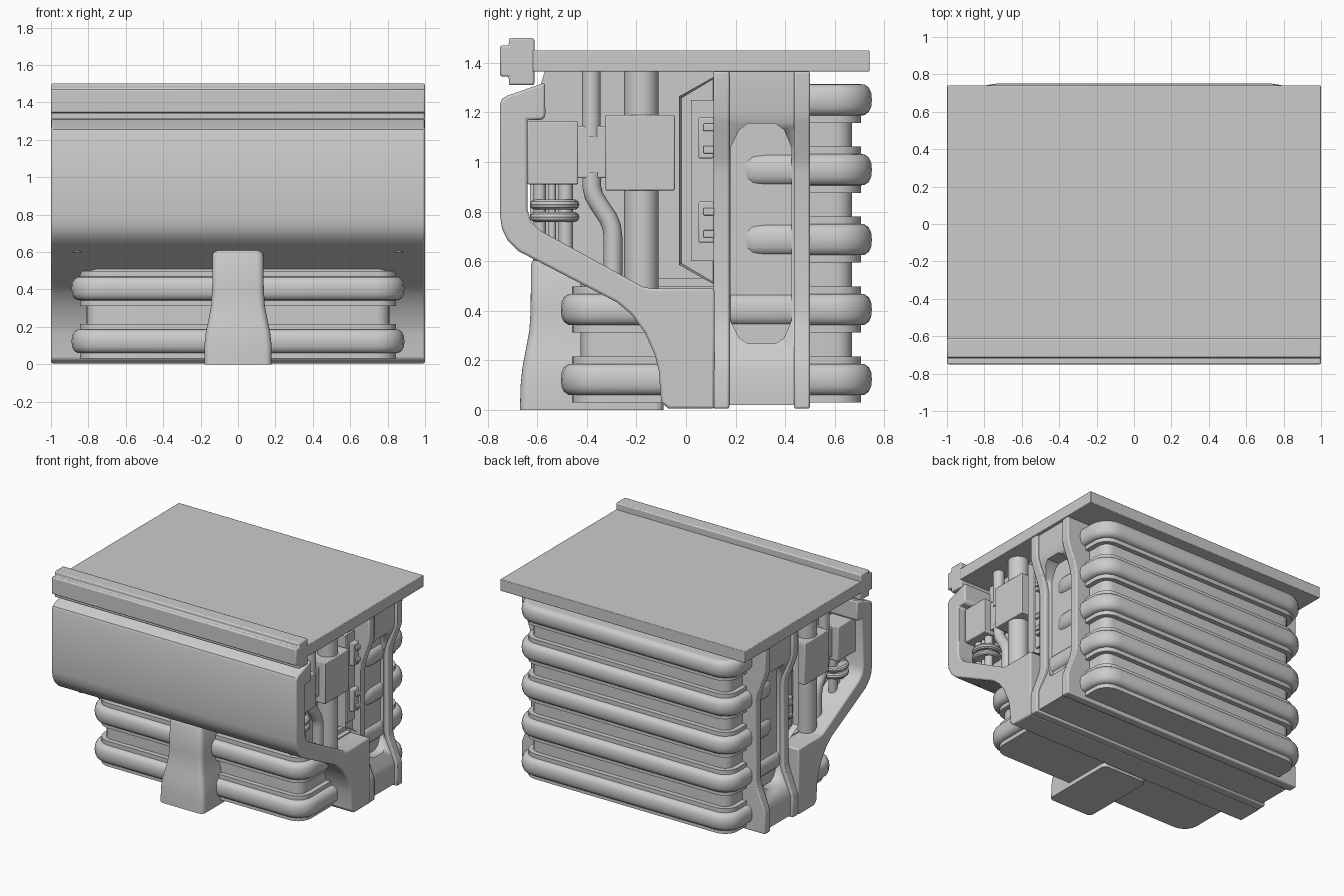
import bpy, bmesh, math
from mathutils import Vector

if "Cube" in bpy.data.objects:
    bpy.data.objects.remove(bpy.data.objects["Cube"])


def finish(name, bm, bevel=0.0, mirror=False, segs=2, angle=35):
    bmesh.ops.recalc_face_normals(bm, faces=bm.faces)
    me = bpy.data.meshes.new(name)
    bm.to_mesh(me)
    bm.free()
    ob = bpy.data.objects.new(name, me)
    bpy.context.collection.objects.link(ob)
    if bevel:
        m = ob.modifiers.new("bevel", 'BEVEL')
        m.width, m.segments = bevel, segs
        m.limit_method, m.angle_limit = 'ANGLE', math.radians(40)
    if mirror:
        ob.modifiers.new("mirror", 'MIRROR')
    bpy.ops.object.select_all(action='DESELECT')
    bpy.context.view_layer.objects.active = ob
    ob.select_set(True)
    bpy.ops.object.shade_smooth_by_angle(angle=math.radians(angle))
    return ob


def extrude_profile(pts, a, b, axis='x'):
    """Profile (y,z) extruded along x, or (x,z) extruded along y."""
    bm = bmesh.new()
    place = (lambda p, t: (t, p[0], p[1])) if axis == 'x' else (lambda p, t: (p[0], t, p[1]))
    lo = [bm.verts.new(place(p, a)) for p in pts]
    hi = [bm.verts.new(place(p, b)) for p in pts]
    bm.faces.new(lo)
    bm.faces.new(hi)
    n = len(pts)
    for i in range(n):
        j = (i + 1) % n
        bm.faces.new((lo[i], lo[j], hi[j], hi[i]))
    return bm


def prism(name, pts, a, b, axis='x', **kw):
    return finish(name, extrude_profile(pts, a, b, axis), **kw)


def side_box(name, y0, y1, z0, z1, x0, x1, bevel=0.006):
    return prism(name, [(y0, z0), (y1, z0), (y1, z1), (y0, z1)], x0, x1, bevel=bevel, mirror=True)


def loft(name, sections, segs=5, **kw):
    """Stack of rounded rectangles: (half width, y0, y1, radius, z)."""
    bm = bmesh.new()
    rings = []
    for hx, y0, y1, r, z in sections:
        ring = []
        for k, (cx, cy) in enumerate([(hx - r, y1 - r), (r - hx, y1 - r), (r - hx, y0 + r), (hx - r, y0 + r)]):
            for i in range(segs + 1):
                t = math.pi / 2 * (k + i / segs)
                ring.append(bm.verts.new((cx + r * math.cos(t), cy + r * math.sin(t), z)))
        rings.append(ring)
    bm.faces.new(rings[0])
    bm.faces.new(rings[-1])
    n = len(rings[0])
    for p, q in zip(rings, rings[1:]):
        for i in range(n):
            j = (i + 1) % n
            bm.faces.new((p[i], p[j], q[j], q[i]))
    return finish(name, bm, **kw)


def tube(name, pts, r, sides=16):
    """Round pipe through side-view points (x, y, z), swept in the yz plane."""
    pts = [Vector(p) for p in pts]
    bm = bmesh.new()
    rings = []
    for i, p in enumerate(pts):
        d = (pts[min(i + 1, len(pts) - 1)] - pts[max(i - 1, 0)]).normalized()
        u = Vector((1, 0, 0))
        v = d.cross(u).normalized()
        rings.append([bm.verts.new(p + r * (math.cos(t) * u + math.sin(t) * v))
                      for t in (2 * math.pi * k / sides for k in range(sides))])
    bm.faces.new(rings[0])
    bm.faces.new(rings[-1])
    for p, q in zip(rings, rings[1:]):
        for k in range(sides):
            j = (k + 1) % sides
            bm.faces.new((p[k], p[j], q[j], q[k]))
    return finish(name, bm, mirror=True)


# Top slab with the stepped front rail
prism("top_slab", [(-0.62, 1.365), (0.74, 1.365), (0.74, 1.45), (-0.62, 1.45)], -1, 1, bevel=0.004)
prism("front_rail", [(-0.75, 1.345), (-0.715, 1.345), (-0.715, 1.31), (-0.612, 1.31), (-0.612, 1.50),
                     (-0.715, 1.50), (-0.715, 1.47), (-0.75, 1.47)], -1, 1, bevel=0.008)

# Curved front shell running down to the base
prism("front_shell", [(-0.57, 1.32), (-0.72, 1.268), (-0.742, 1.255), (-0.75, 1.235), (-0.75, 0.78),
                      (-0.742, 0.73), (-0.72, 0.685), (-0.675, 0.64), (-0.28, 0.435), (-0.22, 0.385),
                      (-0.165, 0.31), (-0.125, 0.22), (-0.11, 0.16), (-0.10, 0.03), (-0.07, 0.005),
                      (0.115, 0.005), (0.115, 0.49), (-0.14, 0.49), (-0.175, 0.497), (-0.59, 0.725),
                      (-0.625, 0.76), (-0.64, 0.81), (-0.64, 1.17), (-0.58, 1.17), (-0.567, 1.185)],
      -1, 1, bevel=0.01)

# Inner body seen behind the side equipment
prism("inner_body", [(-0.57, 1.365), (-0.63, 1.17), (-0.63, 0.78), (-0.58, 0.71), (-0.15, 0.47),
                     (0.12, 0.47), (0.12, 1.365)], -0.78, 0.78)


# Waisted frame: two flanges with a recessed web between
def waisted(w, waist, z0, z1):
    half = [(w, z0), (w, 0.16), (w - 0.01, 0.19), (waist + 0.012, 0.33), (waist, 0.38),
            (waist, 0.96), (waist + 0.012, 1.02), (w - 0.01, 1.16), (w, 1.20), (w, z1)]
    return half + [(-x, z) for x, z in reversed(half)]


for name, y0, y1 in (("front_flange", 0.11, 0.175), ("rear_flange", 0.435, 0.50)):
    prism(name, waisted(0.995, 0.92, 0.005, 1.366), y0, y1, axis='y', bevel=0.008)
web = prism("frame_web", waisted(0.975, 0.89, 0.02, 1.366), 0.15, 0.46, axis='y')
slot = [(0.18, 0.36), (0.215, 0.29), (0.25, 0.267), (0.36, 0.267), (0.395, 0.29), (0.425, 0.36),
        (0.425, 1.06), (0.395, 1.13), (0.36, 1.155), (0.25, 1.155), (0.215, 1.13), (0.18, 1.06)]
for s in (-1, 1):
    cutter = prism("slot_cutter", slot, s * 0.865, s * 1.2)
    cutter.hide_render = True
    cut = web.modifiers.new("slot", 'BOOLEAN')
    cut.object, cut.solver = cutter, 'EXACT'
    bpy.context.view_layer.objects.active = web
    bpy.ops.object.modifier_apply(modifier=cut.name)
    bpy.data.objects.remove(cutter)

# Stacked bellows: two full-depth coils below, three rear coils above
COIL = [(0, -0.093), (0.035, -0.093), (0.035, -0.063), (0.05, -0.062), (0.067, -0.05), (0.077, -0.03),
        (0.08, 0), (0.077, 0.03), (0.067, 0.05), (0.05, 0.062), (0.035, 0.063), (0.035, 0.093), (0, 0.093)]


def bellows(name, y0, levels, top):
    sec = []
    for k in levels:
        zc = 0.123 + 0.282 * k
        sec += [(0.81 + o, y0 - o, 0.67 + o, 0.07 + o, zc + dz) for o, dz in COIL if zc + dz < 1.318]
    if top:
        sec.append((0.81, y0, 0.67, 0.07, top))
    loft(name, sec)


bellows("lower_bellows", -0.425, (0, 1), 0.62 - 0.09)
bellows("upper_bellows", 0.25, (1, 2, 3, 4), None)

# Front foot, flared at the bottom
loft("front_foot", [(w, y, -0.09, 0.035, z) for w, y, z in
                    ((0.18, -0.67, 0), (0.18, -0.667, 0.10), (0.172, -0.66, 0.17), (0.155, -0.645, 0.25),
                     (0.143, -0.632, 0.32), (0.138, -0.627, 0.40), (0.135, -0.625, 0.59), (0.125, -0.615, 0.61))])

# Valve boxes on each side
side_box("front_valve_box", -0.64, -0.435, 0.91, 1.165, 0.76, 0.94)
side_box("valve_link", -0.44, -0.32, 0.935, 1.145, 0.76, 0.89)
side_box("rear_valve_box", -0.325, -0.045, 0.885, 1.19, 0.76, 0.94)

# Pipes on each side
tube("main_pipe", [(0.86, -0.18, 0.47), (0.86, -0.18, 1.37)], 0.07)
tube("upper_pipe", [(0.86, -0.382, 1.1), (0.86, -0.382, 1.37)], 0.038)
tube("bent_pipe", [(0.86, -0.38, 0.96), (0.86, -0.38, 0.90), (0.86, -0.372, 0.865), (0.86, -0.355, 0.835),
                   (0.86, -0.315, 0.775), (0.86, -0.30, 0.74), (0.86, -0.295, 0.70), (0.86, -0.295, 0.5)], 0.038)
for y, r in ((-0.59, 0.025), (-0.54, 0.015), (-0.485, 0.03)):
    tube("small_pipe", [(0.86, y, 0.60), (0.86, y, 0.93)], r, 12)

# Clamp discs around the small pipes
for z in (0.828, 0.778):
    prof = [(0.085, -0.02), (0.096, -0.012), (0.10, 0), (0.096, 0.012), (0.085, 0.02)]
    ob = loft("clamp_disc", [(r, -r, r, r * 0.98, dz) for r, dz in prof], mirror=False)
    for v in ob.data.vertices:
        v.co += Vector((0.84, -0.53, z))
    ob.modifiers.new("mirror", 'MIRROR')

# Rimmed control panel against the frame, with small modules
bm = extrude_profile([(0.115, 0.505), (-0.028, 0.585), (-0.028, 1.265), (0.115, 1.345)], 0.76, 0.90)
bmesh.ops.recalc_face_normals(bm, faces=bm.faces)
face = [f for f in bm.faces if f.normal.x > 0.9]
bmesh.ops.inset_region(bm, faces=face, thickness=0.012)
bmesh.ops.translate(bm, verts=face[0].verts, vec=(-0.04, 0, 0))
finish("control_panel", bm, mirror=True)
side_box("control_plate", 0.02, 0.113, 0.60, 1.25, 0.84, 0.875, 0)
for z in (0.675, 1.015):
    side_box("control_module", 0.05, 0.113, z, z + 0.165, 0.86, 0.91)
    for k in (0.035, 0.125):
        side_box("module_clip", 0.07, 0.113, z + k - 0.015, z + k + 0.015, 0.90, 0.925, 0.004)
